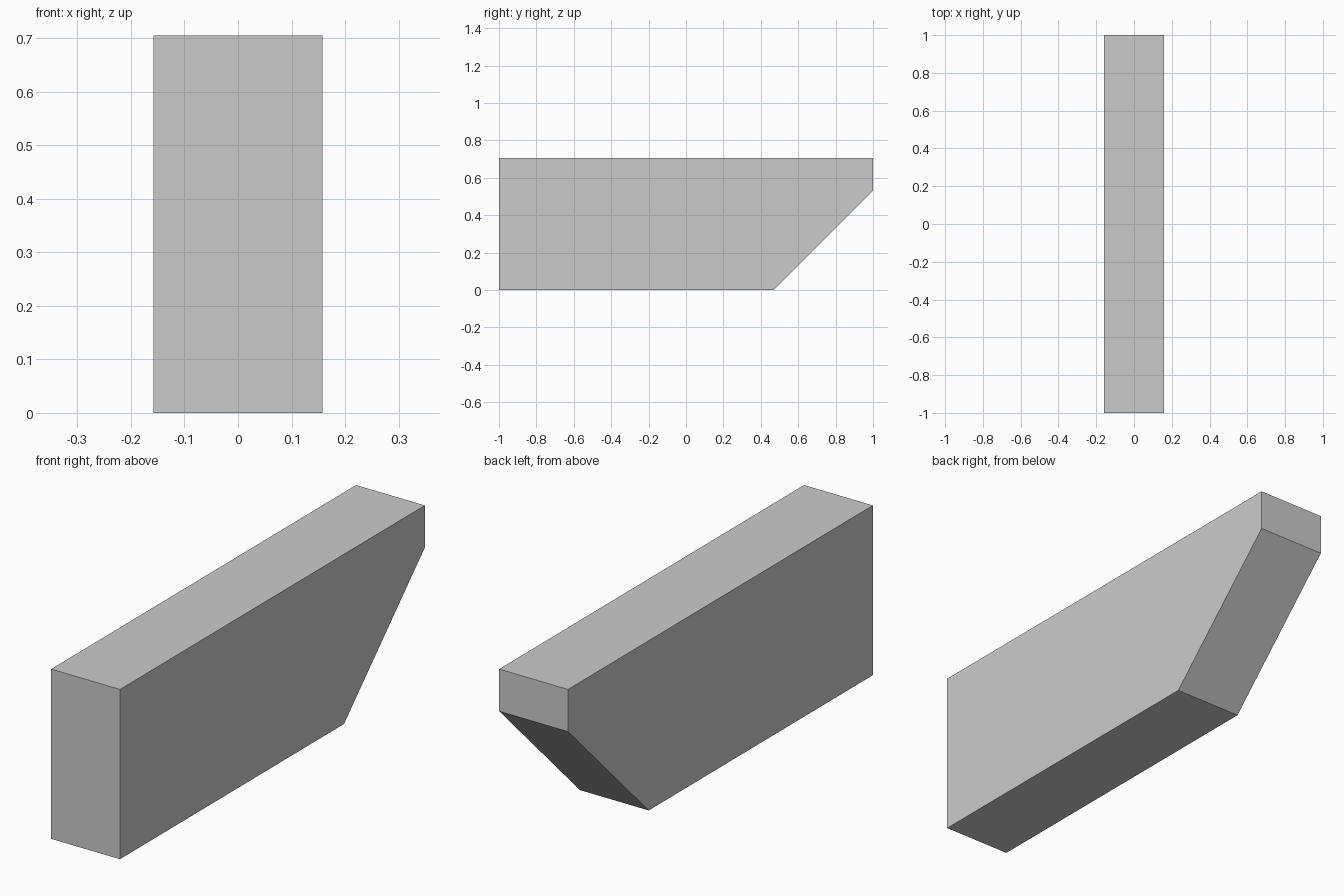
import bpy, bmesh

if "Cube" in bpy.data.objects:
    bpy.data.objects.remove(bpy.data.objects["Cube"])

HALF_WIDTH = 0.158
# Side profile (y, z): block with a 45 degree cut at the lower back
PROFILE = [(-1, 0), (0.47, 0), (1, 0.53), (1, 0.705), (-1, 0.705)]


def extrude_profile(name, profile, half_width):
    bm = bmesh.new()
    face = bm.faces.new([bm.verts.new((-half_width, y, z)) for y, z in profile])
    result = bmesh.ops.extrude_face_region(bm, geom=[face])
    verts = [g for g in result["geom"] if isinstance(g, bmesh.types.BMVert)]
    bmesh.ops.translate(bm, verts=verts, vec=(2 * half_width, 0, 0))
    bmesh.ops.recalc_face_normals(bm, faces=bm.faces[:])
    mesh = bpy.data.meshes.new(name)
    bm.to_mesh(mesh)
    bm.free()
    obj = bpy.data.objects.new(name, mesh)
    bpy.context.collection.objects.link(obj)
    return obj


# Solid angled block
extrude_profile("angled_block", PROFILE, HALF_WIDTH)
